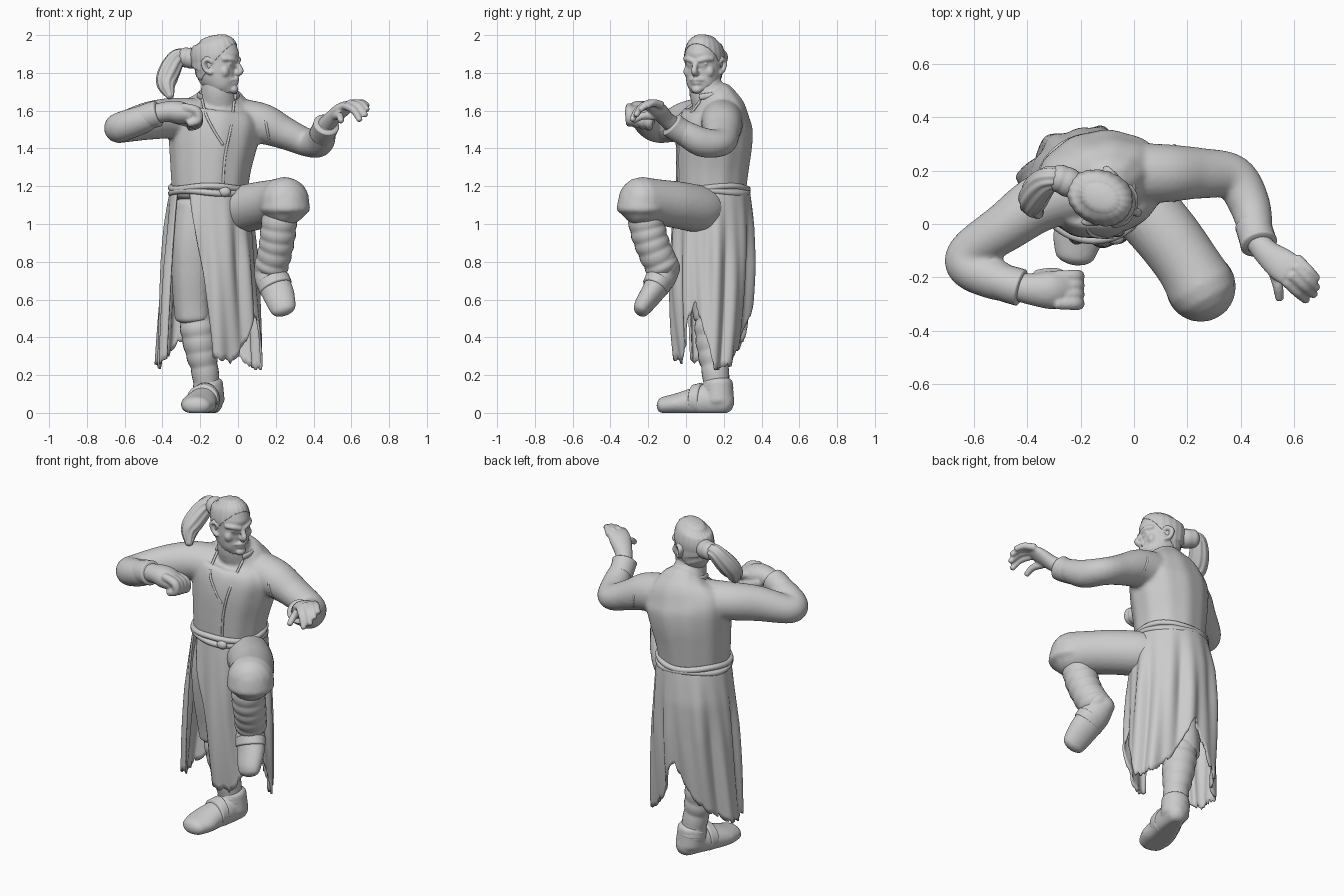
import bpy, bmesh, math, random
from mathutils import Vector, Matrix

random.seed(4)
if "Cube" in bpy.data.objects:
    bpy.data.objects.remove(bpy.data.objects["Cube"])

clay = bpy.data.materials.new("clay grey")
clay.use_nodes = True
clay.diffuse_color = (0.6, 0.6, 0.6, 1)
clay.node_tree.nodes["Principled BSDF"].inputs["Base Color"].default_value = (0.6, 0.6, 0.6, 1)


def spline(points, sub, closed):
    """Catmull-Rom resampling of positions and radii together."""
    pts = [tuple(p) if len(p) == 5 else tuple(p) + (p[3],) for p in points]
    n, out = len(pts), []
    pick = (lambda i: pts[i % n]) if closed else (lambda i: pts[max(0, min(n - 1, i))])
    for i in range(n if closed else n - 1):
        a, b, c, d = (pick(i + k) for k in (-1, 0, 1, 2))
        for s in range(sub):
            t = s / sub
            out.append([0.5 * (2 * q + (r - p) * t + (2 * p - 5 * q + 4 * r - w) * t * t
                               + (3 * q - p - 3 * r + w) * t ** 3) for p, q, r, w in zip(a, b, c, d)])
    return out if closed else out + [list(pts[-1])]


def tube(bm, points, up=(0, 0, 1), seg=24, sub=6, closed=False, folds=0, fold=0.0,
         bands=0, band=0.07, cap=0.5, floor=None):
    """Loft elliptical rings along a path; optional lengthwise folds and wrapped bands."""
    path, up = spline(points, sub, closed), Vector(up)
    n, rings = len(path), []
    for i, p in enumerate(path):
        ends = (path[(i - 1) % n], path[(i + 1) % n]) if closed else (path[max(i - 1, 0)], path[min(i + 1, n - 1)])
        t = (Vector(ends[1][:3]) - Vector(ends[0][:3])).normalized()
        swell = 1 + band * abs(math.sin(math.pi * bands * i / n)) if bands else 1
        rings.append((Vector(p[:3]), t, p[3] * swell, p[4] * swell))
    if not closed:
        def dome(ring, sign):
            c, t, a, b = ring
            steps = [math.radians(k) for k in (25, 50, 75, 88)]
            return [(c + t * sign * cap * min(a, b) * math.sin(k), t, a * math.cos(k), b * math.cos(k)) for k in steps]
        rings = dome(rings[0], -1)[::-1] + rings + dome(rings[-1], 1)
    loops = []
    for c, t, a, b in rings:
        side = up.cross(t).normalized()
        other = t.cross(side)
        loop = []
        for k in range(seg):
            w = math.tau * k / seg
            f = 1 + fold * math.sin(folds * w)
            v = c + side * a * f * math.cos(w) + other * b * f * math.sin(w)
            if floor is not None:
                v.z = max(v.z, floor)
            loop.append(bm.verts.new(v))
        loops.append(loop)
    pairs = list(zip(loops, loops[1:])) + ([(loops[-1], loops[0])] if closed else [])
    for lo, hi in pairs:
        for k in range(seg):
            j = (k + 1) % seg
            bm.faces.new((lo[k], lo[j], hi[j], hi[k]))
    if not closed:
        bm.faces.new(loops[0][::-1])
        bm.faces.new(loops[-1])


def blob(bm, loc, size):
    m = Matrix.Translation(loc) @ Matrix.Diagonal((*size, 1))
    bmesh.ops.create_uvsphere(bm, u_segments=24, v_segments=16, radius=1, matrix=m)


def finish(bm, name, voxel=0, smooth=4, matrix=None, thick=0):
    """Turn the bmesh into an object, fusing its pieces when a voxel size is given."""
    if matrix:
        bm.transform(matrix)
    bmesh.ops.recalc_face_normals(bm, faces=bm.faces)
    for f in bm.faces:
        f.smooth = True
    mesh = bpy.data.meshes.new(name)
    bm.to_mesh(mesh)
    bm.free()
    mesh.materials.append(clay)
    obj = bpy.data.objects.new(name, mesh)
    bpy.context.collection.objects.link(obj)
    if voxel:
        mod = obj.modifiers.new("fuse", "REMESH")
        mod.mode, mod.voxel_size, mod.use_smooth_shade = "VOXEL", voxel, True
        soft = obj.modifiers.new("soften", "SMOOTH")
        soft.factor, soft.iterations = 0.5, smooth
    if thick:
        mod = obj.modifiers.new("cloth", "SOLIDIFY")
        mod.thickness, mod.offset = thick, 0
    return obj


def single(name, points, **options):
    bm = bmesh.new()
    tube(bm, points, **options)
    return finish(bm, name)


# Torso and both bare arms, fused into one soft form
bm = bmesh.new()
tube(bm, [(-.15, .13, 1.14, .197, .18), (-.143, .138, 1.3, .215, .192), (-.13, .148, 1.44, .238, .2),
          (-.12, .155, 1.54, .25, .19), (-.11, .16, 1.61, .22, .155), (-.105, .15, 1.655, .15, .12),
          (-.105, .13, 1.69, .1, .1)],
     up=(-.2, 1, 0), seg=64, folds=11, fold=.012, cap=.2)
tube(bm, [(-.1, .15, 1.6, .105), (-.105, .11, 1.7, .093), (-.11, .1, 1.78, .08)])
tube(bm, [(.0, .19, 1.55, .115), (.13, .19, 1.53, .108), (.25, .19, 1.48, .095, .086), (.37, .175, 1.43, .085, .074),
          (.43, .08, 1.435, .078), (.455, -.02, 1.49, .065), (.47, -.08, 1.53, .048)])
tube(bm, [(-.22, .12, 1.55, .115), (-.35, .08, 1.56, .108), (-.48, -.01, 1.545, .093, .1), (-.615, -.105, 1.51, .08),
          (-.615, -.165, 1.515, .08), (-.5, -.215, 1.555, .074), (-.42, -.24, 1.585, .05)])
torso = finish(bm, "torso_and_arms", voxel=.011, smooth=4)

# Tunic edges laid on the chest surface
bpy.context.view_layer.update()
solid = torso.evaluated_get(bpy.context.evaluated_depsgraph_get())


def chest(x, z, r):
    hit, loc, _, _ = solid.ray_cast(Vector((x, -2, z)), Vector((0, 1, 0)))
    return (x, loc.y if hit else 0, z, r)


for label, xs, top, low in (("right", (-.19, -.17, -.13, -.08), 1.66, 1.42), ("left", (-.02, -.04, -.07, -.08), 1.65, 1.2)):
    edge = [chest(x, top + (low - top) * k / 3, .007) for k, x in enumerate(xs)]
    single("tunic_edge_" + label, edge, seg=10)
single("collar", [(-.105 + .104 * math.cos(a), .125 + .1 * math.sin(a), 1.68 + .015 * math.sin(a), .009, .016)
                  for a in (math.radians(k) for k in range(-30, 220, 30))], seg=12)
# Armhole hem and wrist cuffs
single("left_armhole", [(.15 - .02 * math.sin(a), .19 + .102 * math.cos(a), 1.523 + .1 * math.sin(a), .007)
                        for a in (math.tau * k / 12 for k in range(12))], up=(1, 0, 0), seg=10, closed=True)
single("left_cuff", [(.445, .0, 1.475, .068), (.46, -.05, 1.505, .068), (.468, -.075, 1.525, .07)], cap=.15)
single("right_cuff", [(-.52, -.21, 1.555, .068), (-.46, -.228, 1.575, .07), (-.425, -.238, 1.585, .07)], cap=.15)

# Closed right fist
bm = bmesh.new()
tube(bm, [(-.45, -.235, 1.58, .05), (-.37, -.245, 1.595, .062, .055), (-.31, -.247, 1.59, .072, .06), (-.25, -.247, 1.575, .065, .045)])
for k in range(4):
    y, z = -.298 + .034 * k, 1.59 - .007 * k
    tube(bm, [(-.29, y, z + .03, .022), (-.22, y, z + .008, .025), (-.212, y, z - .04, .023), (-.26, y, z - .058, .02)],
         up=(0, 1, 0), seg=12)
tube(bm, [(-.36, -.2, 1.57, .03), (-.29, -.19, 1.545, .026), (-.23, -.22, 1.53, .02)], seg=12)
finish(bm, "right_fist", voxel=.007, smooth=2)

# Open left hand with spread fingers
bm = bmesh.new()
tube(bm, [(.465, -.07, 1.525, .045), (.5, -.11, 1.56, .05, .04), (.55, -.15, 1.605, .062, .036), (.585, -.175, 1.63, .06, .024)])
for root, tip in (((.61, -.13, 1.63), (.685, -.205, 1.625)), ((.605, -.16, 1.64), (.685, -.24, 1.605)),
                  ((.59, -.19, 1.64), (.675, -.265, 1.575)), ((.57, -.215, 1.625), (.645, -.285, 1.55)),
                  ((.52, -.17, 1.57), (.545, -.28, 1.545))):
    a, b = Vector(root), Vector(tip)
    mid = (a + b) / 2 + Vector((.006, -.006, .014))
    tube(bm, [(*a, .021), (*mid, .02), (*b, .016)], seg=12)
finish(bm, "left_hand", voxel=.007, smooth=2)

# Head, modelled facing forward and then turned
turn = Matrix.Translation((-.115, .095, 0)) @ Matrix.Rotation(math.radians(68), 4, "Z")
bm = bmesh.new()
tube(bm, [(0, -.075, 1.7, .042, .042), (0, -.055, 1.725, .07, .068), (0, -.03, 1.76, .086, .095), (0, -.01, 1.8, .094, .114),
          (0, 0, 1.85, .096, .122), (0, .005, 1.9, .098, .13), (0, .005, 1.95, .085, .112), (0, .01, 1.98, .055, .075)],
     up=(0, 1, 0), seg=40, cap=.3)
tube(bm, [(0, -.112, 1.865, .012), (0, -.13, 1.83, .015), (0, -.139, 1.81, .017), (0, -.12, 1.798, .02)], up=(0, 1, .3), seg=12)
tube(bm, [(-.04, -.095, 1.762, .008), (0, -.12, 1.766, .01), (.04, -.095, 1.762, .008)], seg=12)
tube(bm, [(-.03, -.094, 1.745, .008), (0, -.115, 1.747, .011), (.03, -.094, 1.745, .008)], seg=12)
blob(bm, (0, -.1, 1.712), (.03, .024, .022))
for s in (-1, 1):
    tube(bm, [(s * .08, -.072, 1.875, .012), (s * .05, -.106, 1.873, .014), (s * .014, -.12, 1.862, .012)], seg=12)
    blob(bm, (s * .042, -.102, 1.848), (.02, .01, .008))
    blob(bm, (s * .06, -.072, 1.808), (.026, .025, .032))
    tube(bm, [(s * .096, -.012, 1.8, .012), (s * .102, .02, 1.815, .012), (s * .108, .032, 1.855, .013),
              (s * .102, .008, 1.872, .012), (s * .096, -.015, 1.855, .01)], up=(1, 0, 0), seg=10)
finish(bm, "head", voxel=.006, smooth=3, matrix=turn)

# Swept-back hair, tie and ponytail
bm = bmesh.new()
tube(bm, [(0, .03, 1.76, .08, .09), (0, .012, 1.8, .093, .118), (0, .006, 1.85, .097, .128), (0, .007, 1.9, .099, .131),
          (0, .007, 1.95, .086, .114), (0, .012, 1.98, .056, .077)], up=(0, 1, 0), seg=80, folds=20, fold=.012, cap=.3)
bmesh.ops.bisect_plane(bm, geom=bm.verts[:] + bm.edges[:] + bm.faces[:], plane_co=(0, -.1, 1.945),
                       plane_no=(0, .76, .65), clear_inner=True)
finish(bm, "hair", matrix=turn, thick=.004)
single("hair_tie", [(-.225, .145, 1.875, .05), (-.265, .165, 1.88, .052), (-.295, .175, 1.885, .046)], cap=.4, bands=2)
single("ponytail", [(-.275, .17, 1.885, .035), (-.32, .17, 1.88, .045), (-.36, .13, 1.815, .055),
                    (-.38, .08, 1.745, .05), (-.36, .04, 1.68, .022)], up=(0, 1, 0), seg=48, folds=9, fold=.06, cap=.8)

# Trousers: standing right leg, raised left leg and hips
bm = bmesh.new()
blob(bm, (-.14, .13, 1.1), (.18, .17, .13))
tube(bm, [(-.2, .12, 1.08, .145), (-.232, .1, .92, .126), (-.243, .105, .75, .11), (-.242, .125, .6, .102),
          (-.236, .135, .5, .098)], up=(0, 1, 0), folds=5, fold=.025, cap=.25)
tube(bm, [(-.08, .14, 1.08, .11), (.02, .07, 1.08, .125), (.12, -.04, 1.1, .125), (.2, -.15, 1.115, .122),
          (.25, -.235, 1.12, .13)], cap=.95)
tube(bm, [(.25, -.235, 1.13, .125), (.25, -.235, 1.075, .134)], up=(0, 1, 0), cap=.25)
finish(bm, "trousers", voxel=.012, smooth=4)

# Bound shins
single("right_shin", [(-.225, .14, .54, .082), (-.212, .14, .45, .09), (-.195, .145, .33, .082), (-.175, .155, .22, .068),
                      (-.16, .17, .1, .072)], up=(0, 1, 0), sub=12, bands=6)
single("left_shin", [(.225, -.225, 1.1, .085), (.215, -.205, .98, .09), (.2, -.17, .87, .087), (.175, -.125, .77, .085)],
       up=(0, 1, 0), sub=14, bands=6)

# Shoes with straps
bm = bmesh.new()
tube(bm, [(-.14, .2, .06, .062, .07), (-.165, .11, .065, .074, .085), (-.195, .02, .055, .087, .07),
          (-.21, -.05, .045, .094, .058), (-.22, -.11, .038, .078, .05)], floor=0, cap=.9)
tube(bm, [(-.15, .175, .06, .08), (-.158, .17, .16, .078)], up=(0, 1, 0), floor=0, cap=.4)
finish(bm, "right_shoe", voxel=.009, smooth=3)
single("right_shoe_strap", [(-.175, .08, .07, .083, .09), (-.188, .04, .07, .088, .08)], floor=.001, cap=.15)
single("right_ankle_strap", [(-.158, .17, .12, .08, .082), (-.162, .165, .155, .076, .078)], up=(0, 1, 0), cap=.2)
bm = bmesh.new()
tube(bm, [(.14, -.085, .775, .06), (.17, -.125, .72, .085, .075), (.21, -.175, .64, .085, .062),
          (.232, -.22, .575, .075, .052), (.24, -.235, .55, .068, .045)], up=(-.2, -1, .6), cap=.8)
tube(bm, [(.19, -.145, .83, .085), (.165, -.115, .765, .085)], up=(0, 1, 0))
finish(bm, "left_shoe", voxel=.009, smooth=3)
single("left_shoe_strap", [(.185, -.143, .7, .09, .077), (.2, -.163, .665, .09, .072)], up=(-.2, -1, .6), cap=.15)

# Torn skirt, open over the right thigh; hem height follows the angle in degrees
hem = [(-86, .31), (-66, .27), (-46, .36), (-23, .6), (-6, .42), (12, .24), (45, .26), (68, .38), (84, .56), (92, .62),
       (104, .5), (118, .4), (140, .32), (165, .27), (190, .25), (213, .3)]


def hem_at(deg):
    for (a, p), (b, q) in zip(hem, hem[1:]):
        if deg <= b:
            return p + (q - p) * (deg - a) / (b - a)
    return hem[-1][1]


bm, columns, rows = bmesh.new(), 132, 26
grid = []
for i in range(columns + 1):
    deg = hem[0][0] + (hem[-1][0] - hem[0][0]) * i / columns
    low = hem_at(deg) + random.uniform(-.02, .01)
    column = []
    for j in range(rows + 1):
        # the front panel tapers, its edge leaning inward toward the hem
        a = math.radians(deg - 36 * (1 - j / rows) ** 1.5 * max(0, -deg) / 86)
        z = 1.19 + (low - 1.19) * j / rows
        s = (1.19 - z) / .8
        f = .011 * min(1, 2 * s) * (math.sin(9 * a + s) + .7 * math.sin(15 * a - 2 * s))
        f += .025 * min(1, 4 * s) * max(0, math.cos(a - 2.2)) ** 3
        column.append(bm.verts.new((-.15 + (.2 + .064 * s ** .7 + f) * math.cos(a),
                                    .14 - .02 * s + (.19 + .09 * s * (1 - s) - .01 * s + f) * math.sin(a), z)))
    grid.append(column)
for p, q in zip(grid, grid[1:]):
    for j in range(rows):
        bm.faces.new((p[j], q[j], q[j + 1], p[j + 1]))
finish(bm, "skirt", thick=.012)

# Rope belt of two strands and a knot
for label, lift, phase in (("upper", .013, 0), ("lower", -.011, 2)):
    single("belt_" + label, [(-.15 + .204 * math.cos(a), .133 + .192 * math.sin(a),
                              1.18 + lift + .008 * math.sin(3 * a + phase), .017) for a in (math.tau * k / 20 for k in range(20))],
           seg=12, closed=True)
bm = bmesh.new()
blob(bm, (-.07, -.055, 1.17), (.032, .022, .026))
finish(bm, "belt_knot")
